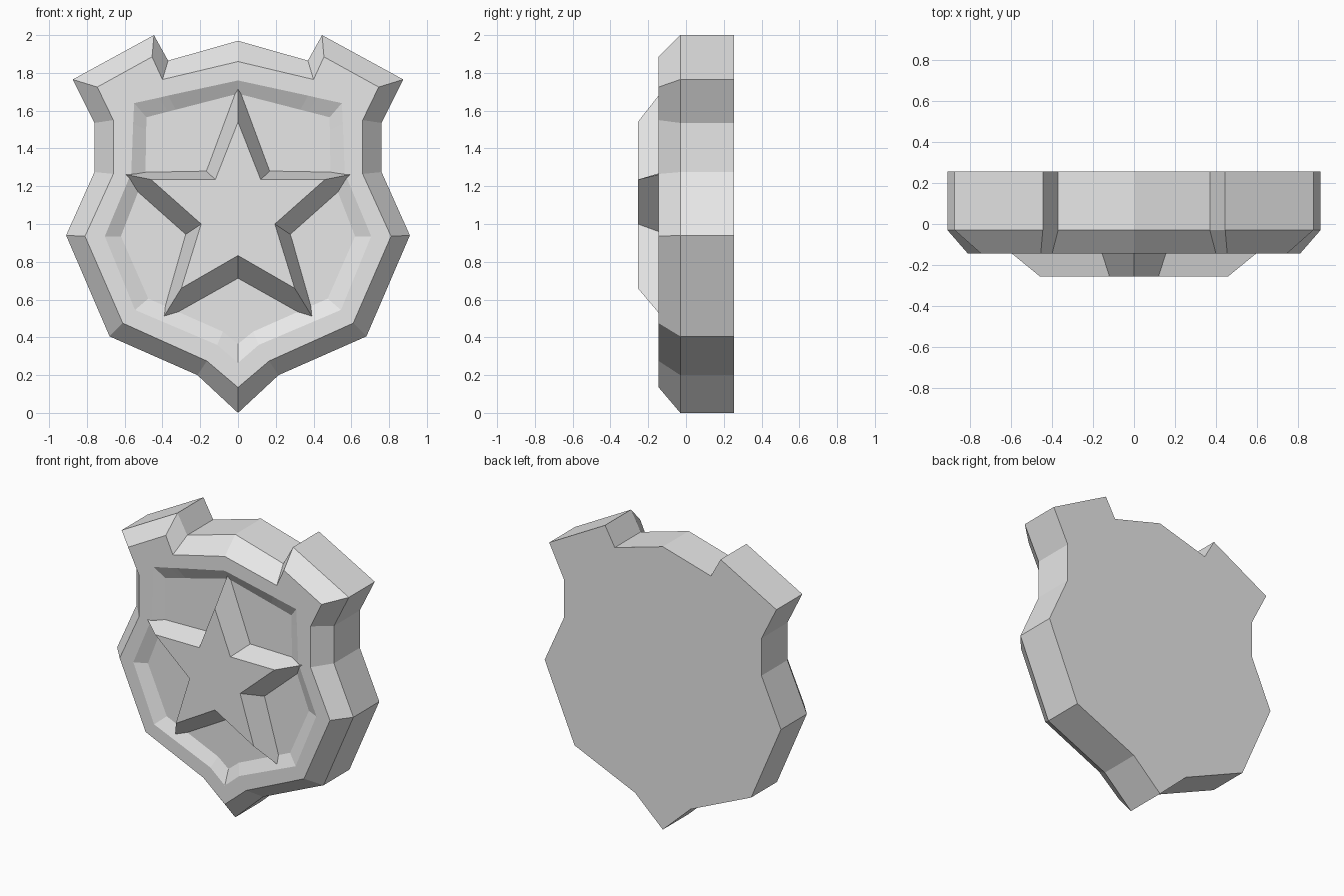
import bpy
import bmesh

cube = bpy.data.objects.get("Cube")
if cube:
    bpy.data.objects.remove(cube, do_unlink=True)

grey = bpy.data.materials.new("plain grey")
grey.use_nodes = True
grey.diffuse_color = (0.8, 0.8, 0.8, 1)
grey.node_tree.nodes["Principled BSDF"].inputs["Base Color"].default_value = (0.8, 0.8, 0.8, 1)


def mirrored(half):
    """Complete a half profile that starts and ends on the centre line."""
    return half + [(-x, z) for x, z in reversed(half[1:-1])]


def loft(name, sections):
    """Join (depth, half profile) sections into a closed, flat-shaded solid."""
    bm = bmesh.new()
    rings = [[bm.verts.new((x, y, z)) for x, z in mirrored(half)]
             for y, half in sections]
    for lower, upper in zip(rings, rings[1:]):
        count = len(lower)
        for i in range(count):
            j = (i + 1) % count
            bm.faces.new((lower[i], lower[j], upper[j], upper[i]))
    bm.faces.new(rings[0])
    bm.faces.new(rings[-1])
    bmesh.ops.recalc_face_normals(bm, faces=bm.faces[:])
    mesh = bpy.data.meshes.new(name)
    bm.to_mesh(mesh)
    bm.free()
    mesh.materials.append(grey)
    obj = bpy.data.objects.new(name, mesh)
    bpy.context.collection.objects.link(obj)
    return obj


# Half profiles, from the top of the centre line down the left side
outline = [(0, 1.97), (0.37, 1.865), (0.445, 2), (0.875, 1.765), (0.76, 1.535),
           (0.76, 1.275), (0.91, 0.94), (0.68, 0.405), (0.215, 0.2), (0, 0)]
front_rim = [(0, 1.86), (0.4, 1.765), (0.455, 1.885), (0.745, 1.725), (0.66, 1.55),
             (0.66, 1.265), (0.81, 0.935), (0.61, 0.475), (0.165, 0.275), (0, 0.135)]
recess_rim = [(0, 1.76), (0.37, 1.68), (0.42, 1.668), (0.55, 1.64), (0.555, 1.53),
              (0.565, 1.27), (0.705, 0.935), (0.545, 0.545), (0.11, 0.36), (0, 0.265)]
recess_floor = [(0, 1.69), (0.33, 1.605), (0.37, 1.595), (0.485, 1.565), (0.486, 1.5),
                (0.49, 1.27), (0.62, 0.935), (0.475, 0.605), (0.08, 0.43), (0, 0.365)]

face_y, floor_y, star_y = -0.145, -0.105, -0.255

# Shield with a bevelled edge and a shallow sunken panel
loft("shield_body", [(0.255, outline), (-0.03, outline), (face_y, front_rim),
                     (face_y, recess_rim), (floor_y, recess_floor)])

# Raised star with sloping sides, its root sunk into the panel
star_front = [(0, 1.54), (0.12, 1.235), (0.46, 1.235), (0.195, 1), (0.3, 0.66), (0, 0.833)]
star_base = [(0, 1.68), (0.155, 1.268), (0.595, 1.262), (0.255, 0.96), (0.38, 0.53), (0, 0.745)]
star_root = [(b[0] + (b[0] - f[0]) / 2, b[1] + (b[1] - f[1]) / 2)
             for f, b in zip(star_front, star_base)]
root_y = face_y + (face_y - star_y) / 2
loft("raised_star", [(root_y, star_root), (star_y, star_front)])
